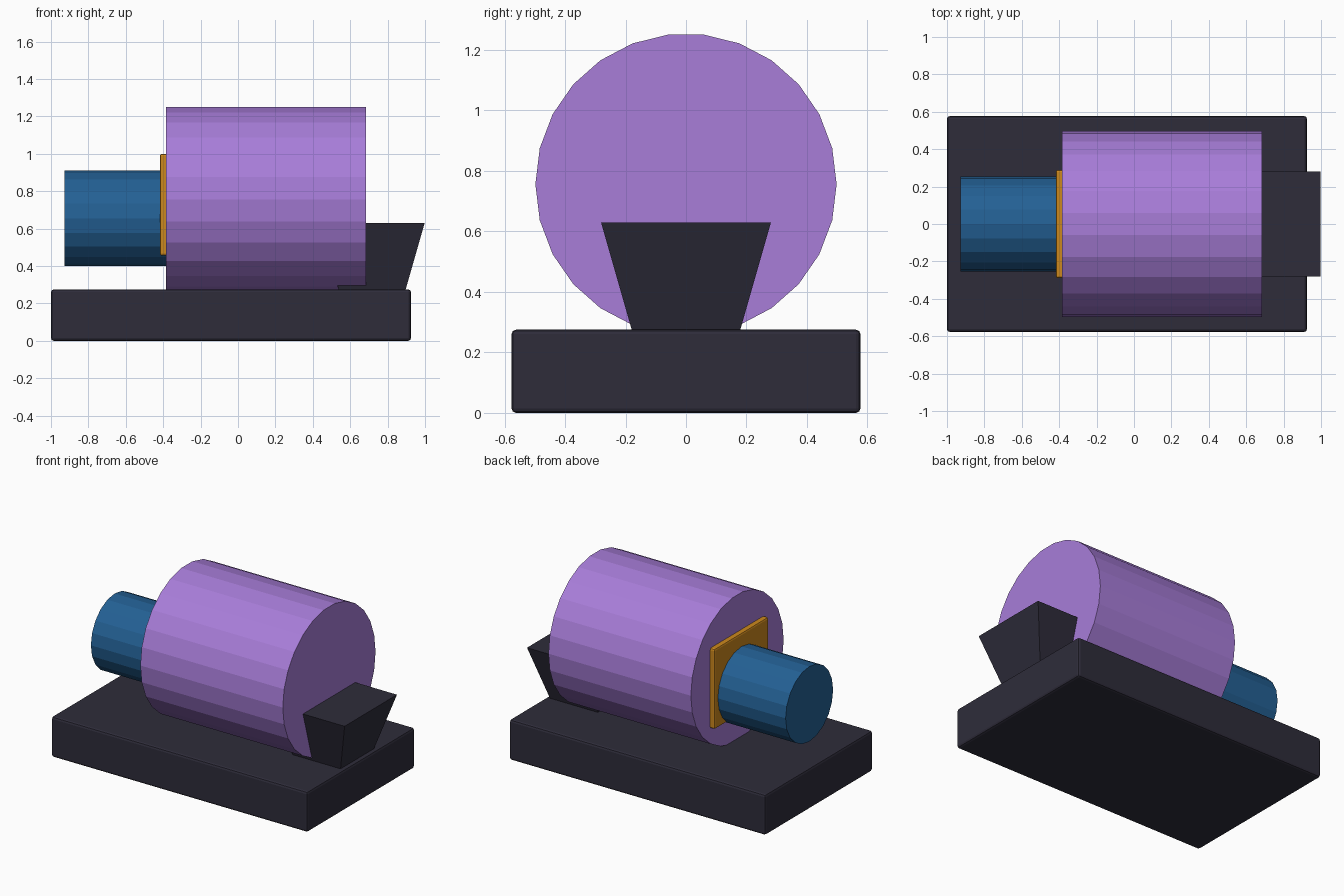
import bpy, bmesh, math
from mathutils import Matrix

cube = bpy.data.objects.get("Cube")
if cube:
    bpy.data.objects.remove(cube, do_unlink=True)


def material(name, hex_code):
    """Flat material from an sRGB hex code, stored as linear values."""
    srgb = [int(hex_code[i:i + 2], 16) / 255 for i in (0, 2, 4)]
    color = [c / 12.92 if c < 0.04 else ((c + 0.055) / 1.055) ** 2.4 for c in srgb] + [1.0]
    mat = bpy.data.materials.new(name)
    mat.use_nodes = True
    mat.diffuse_color = color
    mat.node_tree.nodes["Principled BSDF"].inputs["Base Color"].default_value = color
    return mat


def finish(name, bm, mat):
    mesh = bpy.data.meshes.new(name)
    bm.to_mesh(mesh)
    bm.free()
    mesh.materials.append(mat)
    obj = bpy.data.objects.new(name, mesh)
    bpy.context.collection.objects.link(obj)
    return obj


def box(name, low, high, mat, bevel):
    """Box between two corners with softened edges."""
    size = [b - a for a, b in zip(low, high)]
    centre = [(a + b) / 2 for a, b in zip(low, high)]
    bm = bmesh.new()
    bmesh.ops.create_cube(bm, size=1, matrix=Matrix.Translation(centre) @ Matrix.Diagonal((*size, 1)))
    obj = finish(name, bm, mat)
    mod = obj.modifiers.new("Soft edges", "BEVEL")
    mod.width = bevel
    mod.segments = 2
    return obj


def barrel(name, x0, x1, z, radius, sides, mat):
    """Faceted cylinder lying along x."""
    bm = bmesh.new()
    place = Matrix.Translation(((x0 + x1) / 2, 0, z)) @ Matrix.Rotation(math.pi / 2, 4, "Y")
    bmesh.ops.create_cone(bm, cap_ends=True, segments=sides, radius1=radius,
                          radius2=radius, depth=x1 - x0, matrix=place)
    return finish(name, bm, mat)


def flared_block(name, x, z0, z1, half_bottom, half_top, mat):
    """Square block that widens towards the top."""
    bm = bmesh.new()
    place = Matrix.Translation((x, 0, (z0 + z1) / 2)) @ Matrix.Rotation(math.pi / 4, 4, "Z")
    bmesh.ops.create_cone(bm, cap_ends=True, segments=4, radius1=half_bottom * math.sqrt(2),
                          radius2=half_top * math.sqrt(2), depth=z1 - z0, matrix=place)
    return finish(name, bm, mat)


charcoal = material("charcoal", "2e2c3a")
purple = material("purple", "a87dd9")
blue = material("blue", "236094")
orange = material("orange", "cc881d")

# Base slab and the flared block at its end
box("base", (-1, -0.577, 0), (0.925, 0.577, 0.275), charcoal, 0.015)
flared_block("flared_block", 0.717, 0.27, 0.63, 0.178, 0.281, charcoal)

# Main drum, its end plate and the smaller cylinder passing through the plate
barrel("drum", -0.385, 0.685, 0.756, 0.498, 26, purple)
box("end_plate", (-0.418, -0.29, 0.455), (-0.36, 0.29, 1.0), orange, 0.012)
barrel("small_cylinder", -0.927, -0.35, 0.655, 0.255, 20, blue)
